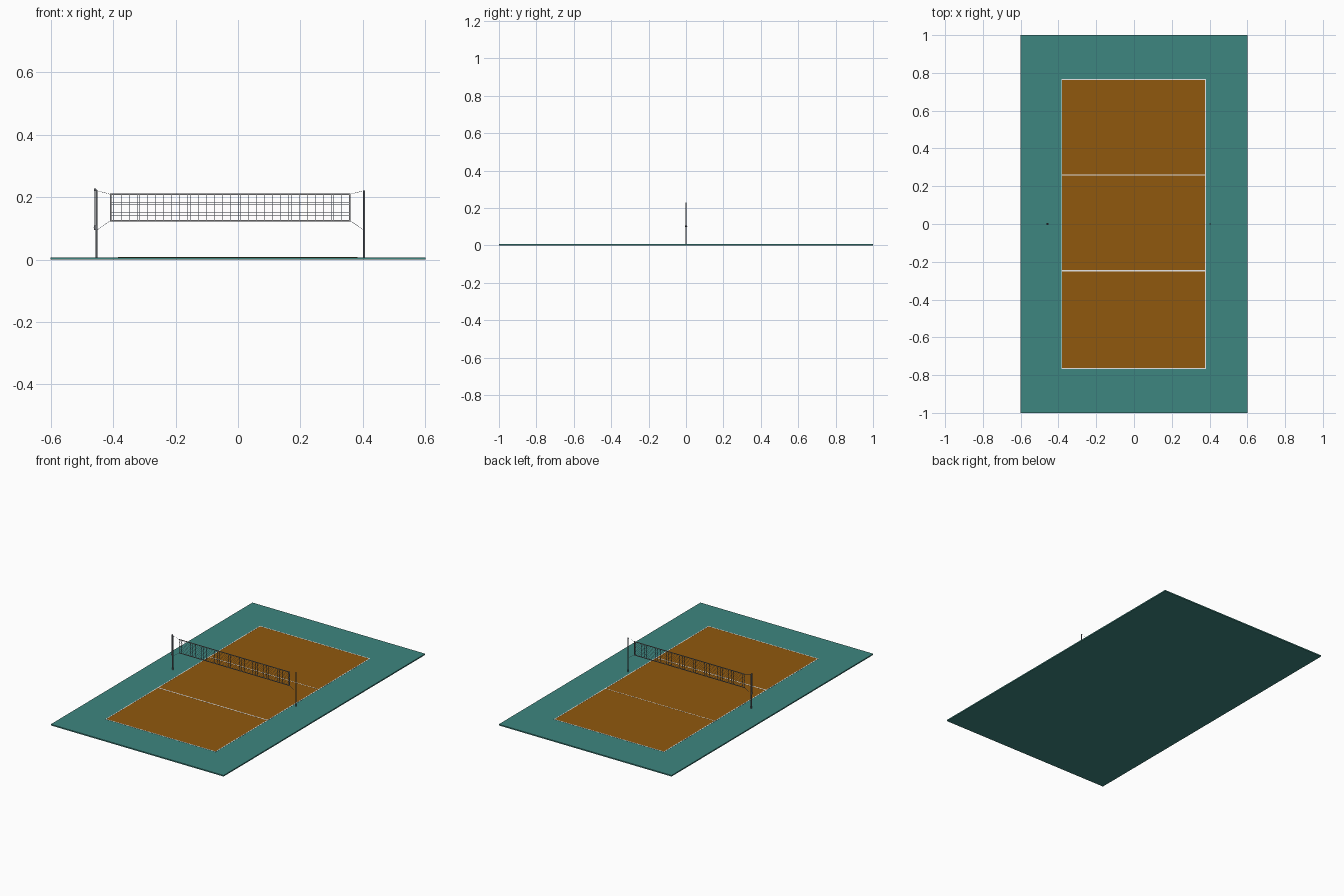
import bpy, bmesh, math
from mathutils import Vector, Matrix

if "Cube" in bpy.data.objects:
    bpy.data.objects.remove(bpy.data.objects["Cube"])


def material(name, rgb):
    m = bpy.data.materials.new(name)
    m.diffuse_color = (*rgb, 1)
    m.use_nodes = True
    m.node_tree.nodes["Principled BSDF"].inputs["Base Color"].default_value = m.diffuse_color
    return m


TEAL = material("teal surround", (0.048, 0.24, 0.215))
ORANGE = material("burnt orange court", (0.28, 0.098, 0.004))
WHITE = material("white line", (0.85, 0.85, 0.85))
STEEL = material("grey steel", (0.16, 0.17, 0.19))
TAPE = material("grey tape", (0.30, 0.30, 0.31))
CORD = material("blue grey cord", (0.13, 0.17, 0.24))


def finish(name, bm, mat, smooth=False):
    me = bpy.data.meshes.new(name)
    bm.to_mesh(me)
    bm.free()
    me.materials.append(mat)
    ob = bpy.data.objects.new(name, me)
    bpy.context.collection.objects.link(ob)
    if smooth:
        for p in me.polygons:
            p.use_smooth = len(p.vertices) == 4
    return ob


def add_box(bm, x0, x1, y0, y1, z0, z1):
    m = Matrix.Translation(((x0 + x1) / 2, (y0 + y1) / 2, (z0 + z1) / 2))
    m = m @ Matrix.Diagonal((x1 - x0, y1 - y0, z1 - z0, 1))
    bmesh.ops.create_cube(bm, size=1, matrix=m)


def add_rod(bm, a, b, r, sides=12):
    a, b = Vector(a), Vector(b)
    rot = (b - a).to_track_quat('Z', 'Y').to_matrix().to_4x4()
    bmesh.ops.create_cone(bm, cap_ends=True, segments=sides, radius1=r, radius2=r,
                          depth=(b - a).length,
                          matrix=Matrix.Translation((a + b) / 2) @ rot)


# Floor slab and playing area
TOP = 0.0075
bm = bmesh.new()
add_box(bm, -0.6, 0.6, -1, 1, 0, TOP)
finish("floor_surround", bm, TEAL)

X0, X1, Y = -0.385, 0.382, 0.767
bm = bmesh.new()
add_box(bm, X0, X1, -Y, Y, TOP, TOP + 0.0004)
finish("playing_area", bm, ORANGE)

# Boundary and attack lines, thin plates over the playing area
LZ, W = TOP + 0.0008, 0.005
bm = bmesh.new()
for x in (X0, X1 - W):
    add_box(bm, x, x + W, -Y, Y, TOP, LZ)
for y in (-Y, Y - W):
    add_box(bm, X0 + W, X1 - W, y, y + W, TOP, LZ)
finish("boundary_lines", bm, WHITE)
bm = bmesh.new()
for y, half in ((-0.248, 0.0035), (0.259, 0.002)):
    add_box(bm, X0 + W, X1 - W, y - half, y + half, TOP, LZ)
finish("attack_lines", bm, WHITE)

# Net: fine square mesh with a taped border
NX0, NX1, NZ0, NZ1 = -0.408, 0.358, 0.125, 0.209
COLS, ROWS, S = 90, 10, 0.0003
bm = bmesh.new()
for i in range(1, COLS):
    x = NX0 + (NX1 - NX0) * i / COLS
    add_box(bm, x - S, x + S, -S, S, NZ0, NZ1)
for j in range(1, ROWS):
    z = NZ0 + (NZ1 - NZ0) * j / ROWS
    add_box(bm, NX0, NX1, -S, S, z - S, z + S)
finish("net_mesh", bm, CORD)

T = 0.0025
bm = bmesh.new()
for z in (NZ0, NZ1):
    add_box(bm, NX0 - T, NX1 + T, -0.001, 0.001, z - T, z + T)
for x in (NX0, NX1):
    add_box(bm, x - T, x + T, -0.001, 0.001, NZ0 + T, NZ1 - T)
finish("net_border_tape", bm, TAPE)

# Posts with base collars and the cords that tie the net to them
for side, px, nx in (("left", -0.453, NX0), ("right", 0.404, NX1)):
    bm = bmesh.new()
    add_rod(bm, (px, 0, 0.005), (px, 0, 0.222), 0.0033, 16)
    finish(side + "_post", bm, STEEL, True)
    bm = bmesh.new()
    add_rod(bm, (nx, 0, NZ1), (px, 0, 0.221), 0.0005, 6)
    add_rod(bm, (nx, 0, NZ0), (px, 0, 0.094), 0.0005, 6)
    finish(side + "_tie_cords", bm, CORD)

# Tension winch, pulley and cable on the left post
bm = bmesh.new()
add_box(bm, -0.461, -0.453, -0.003, 0.003, 0.095, 0.109)
add_rod(bm, (-0.458, -0.005, 0.102), (-0.458, 0.005, 0.102), 0.004)
add_rod(bm, (-0.458, 0.005, 0.102), (-0.458, 0.007, 0.098), 0.001, 6)
finish("tension_winch", bm, STEEL)
bm = bmesh.new()
add_box(bm, -0.461, -0.451, -0.0015, 0.0015, 0.220, 0.224)
add_rod(bm, (-0.458, -0.002, 0.225), (-0.458, 0.002, 0.225), 0.0035)
finish("top_pulley", bm, STEEL)
bm = bmesh.new()
add_rod(bm, (-0.4605, 0, 0.102), (-0.4605, 0, 0.224), 0.0005, 6)
finish("tension_cable", bm, CORD)
